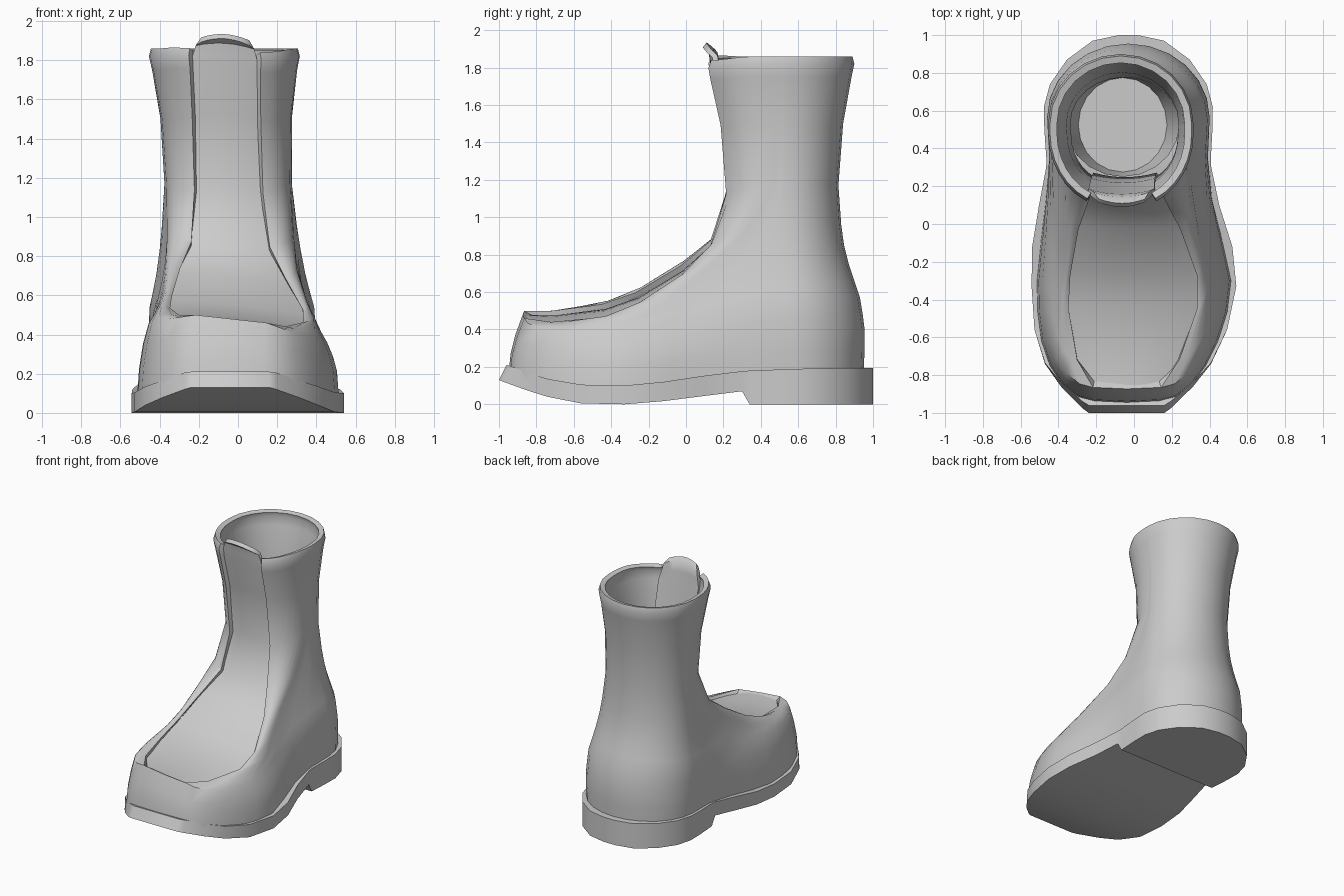
import bpy, math

if "Cube" in bpy.data.objects:
    bpy.data.objects.remove(bpy.data.objects["Cube"])

def clamp(v):
    return max(0.0, min(1.0, v))

def warp(x, y, z):
    """Left/right asymmetry: bent centre line and sloping instep."""
    cx = -0.04 + 0.01 * clamp(y / 0.3) + 0.04 * math.exp(-((y + 0.3) / 0.35) ** 2)
    cx -= 0.04 * clamp((z - 0.5) / 1.3)
    tilt = -0.11 * x * clamp((0.3 - y) / 0.3) * clamp((z - 0.2) / 0.2)
    return (x + cx, y, z + tilt)

def make(name, verts, faces, thickness=0.0, angle=40):
    me = bpy.data.meshes.new(name)
    me.from_pydata(verts, [], faces)
    me.validate()
    ob = bpy.data.objects.new(name, me)
    bpy.context.collection.objects.link(ob)
    bpy.ops.object.select_all(action='DESELECT')
    ob.select_set(True)
    bpy.context.view_layer.objects.active = ob
    if thickness:
        m = ob.modifiers.new("thickness", 'SOLIDIFY')
        m.thickness = thickness
        m.offset = -1
        bpy.ops.object.modifier_apply(modifier=m.name)
    bpy.ops.object.shade_smooth_by_angle(angle=math.radians(angle))
    return ob

def grid(rows):
    """Quads between equal-length rows."""
    n = len(rows[0])
    return [(r * n + i, r * n + i + 1, (r + 1) * n + i + 1, (r + 1) * n + i)
            for r in range(len(rows) - 1) for i in range(n - 1)]

# Rings, sole to cuff: back y,z | heel side x,z | ball side x,y,z | opening edge x,y,z
RINGS = [
    (.95, .17, .425, .17, .515, -.30, .08, .17, -.94, .17),
    (.955, .30, .43, .28, .505, -.30, .22, .17, -.93, .27),
    (.955, .40, .43, .37, .485, -.30, .32, .17, -.905, .37),
    (.945, .48, .425, .45, .455, -.32, .41, .18, -.865, .48),
    (.93, .57, .42, .54, .425, -.33, .46, .27, -.72, .47),
    (.90, .66, .40, .62, .395, -.20, .53, .34, -.45, .497),
    (.87, .75, .38, .71, .365, -.08, .61, .335, -.27, .56),
    (.845, .85, .36, .83, .335, .12, .76, .27, -.03, .71),
    (.83, .96, .345, .95, .325, .30, .90, .20, .13, .86),
    (.815, 1.17, .325, 1.17, .32, .47, 1.17, .175, .215, 1.13),
    (.84, 1.50, .335, 1.50, .332, .48, 1.50, .175, .185, 1.50),
    (.885, 1.75, .37, 1.75, .37, .48, 1.75, .18, .13, 1.75),
    (.90, 1.82, .385, 1.82, .385, .48, 1.82, .185, .12, 1.81),
    (.89, 1.86, .375, 1.86, .375, .48, 1.86, .18, .135, 1.85),
]

def half_ring(r):
    """Right half of a ring, from the opening edge round to the back."""
    yb, zb, w1, z1, w2, y2, z2, ex, ey, ez = r
    y1 = 0.58 - 0.05 * clamp(z1)
    pts = []
    for k in range(6):                         # edge to ball side
        t = math.pi / 2 * (1 - k / 6)
        if z1 > 1.1:                           # rounder shaft stops short of the front
            t0 = math.radians(65)
            t = t0 * (1 - k / 6)
            f = (1 - math.cos(t)) / (1 - math.cos(t0))
            g = math.sin(t) / math.sin(t0)
        else:
            f, g = 1 - math.cos(t), math.sin(t)
        pts.append((w2 + (ex - w2) * f, y2 + (ey - y2) * g, z2 + (ez - z2) * f))
    for k in range(4):                         # ball side to heel side
        t = k / 4
        s = t * t * (3 - 2 * t)
        pinch = 0.035 * math.sin(math.pi * t) * (y1 - y2) * clamp(1.5 - 1.5 * z1)
        pts.append((w2 + (w1 - w2) * s - pinch, y2 + (y1 - y2) * t, z2 + (z1 - z2) * t))
    for k in range(7):                         # heel side to back
        t = math.pi / 2 * k / 6
        pts.append((w1 * math.cos(t), y1 + (yb - y1) * math.sin(t), z1 + (zb - z1) * math.sin(t)))
    return pts

# Leather upper, open along the instep and the front of the shaft
rows = []
for r in RINGS:
    h = half_ring(r)
    ring = h + [(-x, y, z) for x, y, z in reversed(h[:-1])]
    rows.append([warp(*p) for p in ring])
n = len(rows[0])
verts = [p for row in rows for p in row]
faces = grid(rows)
mids = []
for r in range(4):                             # close the toe front
    mids.append(len(verts))
    verts.append(warp(0, RINGS[r][8] - 0.008, RINGS[r][9]))
for r in range(3):
    a, b = r * n, (r + 1) * n
    faces.append((mids[r], a, b, mids[r + 1]))
    faces.append((a + n - 1, mids[r], mids[r + 1], b + n - 1))
make("boot_upper", verts, faces, 0.038)

# Tongue, running under the opening edges from the toe to above the cuff
rows = []
edges = [(r[7] + 0.015, r[8] + 0.025, r[9] - 0.025, 0.025) for r in RINGS[3:9]]
edges += [(r[7], r[8] + 0.028, r[9], 0.035) for r in RINGS[9:12]]
edges += [(.165, .15, 1.81, .03), (.15, .14, 1.865, .03), (.12, .115, 1.885, .035)]
for ex, ey, ez, crown in edges:
    row = []
    for k in range(9):
        u = k / 4 - 1
        c = crown * (1 - u * u)
        row.append(warp(ex * u, ey - 0.7 * c, ez + 0.7 * c))
    rows.append(row)
make("tongue", [p for row in rows for p in row], grid(rows), 0.03)

# Inner floor of the shaft
N = 20
verts, faces = [], []
for rx, ry, z in [(.30, .275, 1.17), (.235, .25, .92)]:
    for k in range(N):
        a = 2 * math.pi * k / N
        verts.append((-.06 + rx * math.cos(a), .525 + ry * math.sin(a), z))
for k in range(N):
    j = (k + 1) % N
    faces.append((k, N + k, N + j, j))
faces.append(tuple(range(N, 2 * N)))
make("inner_floor", verts, faces)

# Sole with heel block: y, half width, top z, bottom z
SOLE = [
    (-1.0, .20, .21, .13), (-.975, .235, .205, .12), (-.86, .35, .165, .078),
    (-.74, .44, .135, .04), (-.56, .51, .105, .005), (-.33, .542, .10, 0),
    (-.12, .53, .12, .017), (.10, .477, .153, .045), (.30, .437, .177, .07),
    (.34, .435, .18, 0), (.50, .445, .186, 0), (.62, .447, .19, 0),
    (.74, .415, .192, 0), (.87, .325, .194, 0), (.97, .19, .195, 0), (1.0, .05, .195, 0),
]
verts, faces = [], []
for y, w, zt, zb in SOLE:
    yt = y + 0.04 * clamp((-.7 - y) / .3)      # toe edge leans back
    cx = warp(0, y, 0)[0]
    for x, yy, z in ((-w, yt, zt), (w, yt, zt), (w, y, zb), (-w, y, zb)):
        verts.append((x + cx, yy, z))
for s in range(len(SOLE) - 1):
    a, b = 4 * s, 4 * s + 4
    for i in range(4):
        j = (i + 1) % 4
        faces.append((a + i, a + j, b + j, b + i))
faces.append((3, 2, 1, 0))
e = 4 * (len(SOLE) - 1)
faces.append((e, e + 1, e + 2, e + 3))
make("sole", verts, faces, angle=55)
